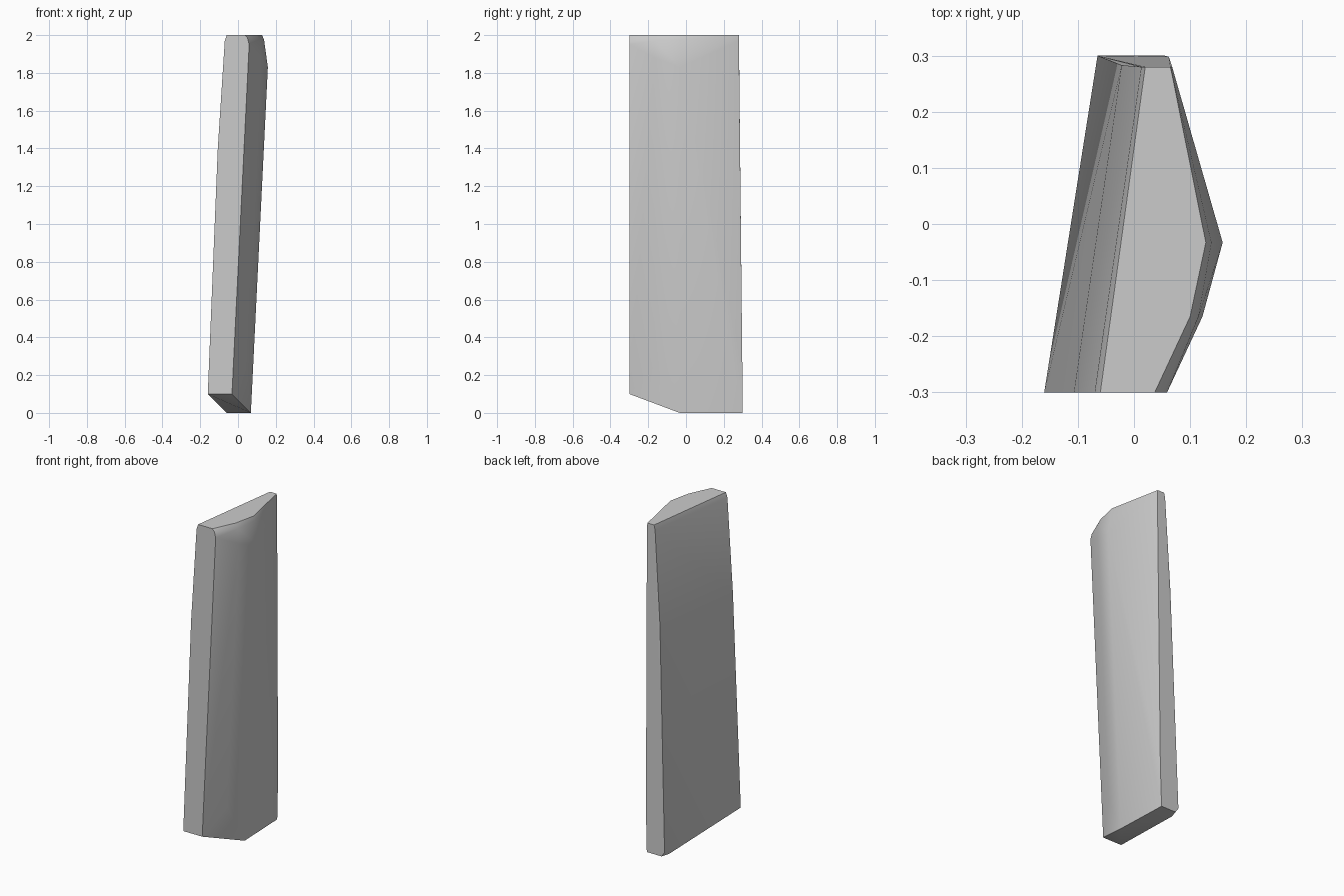
import bpy, bmesh, math

if "Cube" in bpy.data.objects:
    bpy.data.objects.remove(bpy.data.objects["Cube"])

# Corner points of the leaning slab, grouped by side
front_face = [(x, -0.3, z) for x, z in [
    (-0.16, 0.10), (-0.107, 1.40), (-0.07, 1.97), (-0.06, 2.0),
    (0.037, 2.0), (0.05, 1.985), (0.059, 1.95), (-0.032, 0.10)]]
back_face = [
    (-0.045, 0.30, 0), (-0.065, 0.30, 0.03), (-0.022, 0.283, 1.40),
    (0.013, 0.28, 1.97), (0.02, 0.28, 2.0), (0.065, 0.28, 2.0),
    (0.068, 0.28, 1.97), (0.062, 0.298, 0.25), (0.055, 0.30, 0)]
# Bulging side: main ridge and a softer ridge beside it
main_ridge = [(x, -0.033, z) for x, z in [
    (0.068, 0), (0.085, 0.33), (0.158, 1.83), (0.138, 1.975), (0.128, 2.0)]]
soft_ridge = [(x, -0.165, z) for x, z in [
    (0.042, 0.25), (0.122, 1.88), (0.115, 1.97), (0.10, 2.0)]]
# Lower rear corner of the flat side
foot_corner = [(-0.06, 0.25, 0)]

bm = bmesh.new()
for p in front_face + back_face + main_ridge + soft_ridge + foot_corner:
    bm.verts.new(p)
hull = bmesh.ops.convex_hull(bm, input=bm.verts[:])
loose = [v for v in bm.verts if not v.link_faces]
bmesh.ops.delete(bm, geom=loose, context='VERTS')
bmesh.ops.dissolve_limit(bm, angle_limit=math.radians(0.5),
                         verts=bm.verts[:], edges=bm.edges[:])
bmesh.ops.recalc_face_normals(bm, faces=bm.faces[:])

mesh = bpy.data.meshes.new("leaning_plank")
bm.to_mesh(mesh)
bm.free()
plank = bpy.data.objects.new("leaning_plank", mesh)
bpy.context.collection.objects.link(plank)

# Soft ridges, crisp outer edges
bpy.context.view_layer.objects.active = plank
plank.select_set(True)
bpy.ops.object.shade_smooth_by_angle(angle=math.radians(30))
